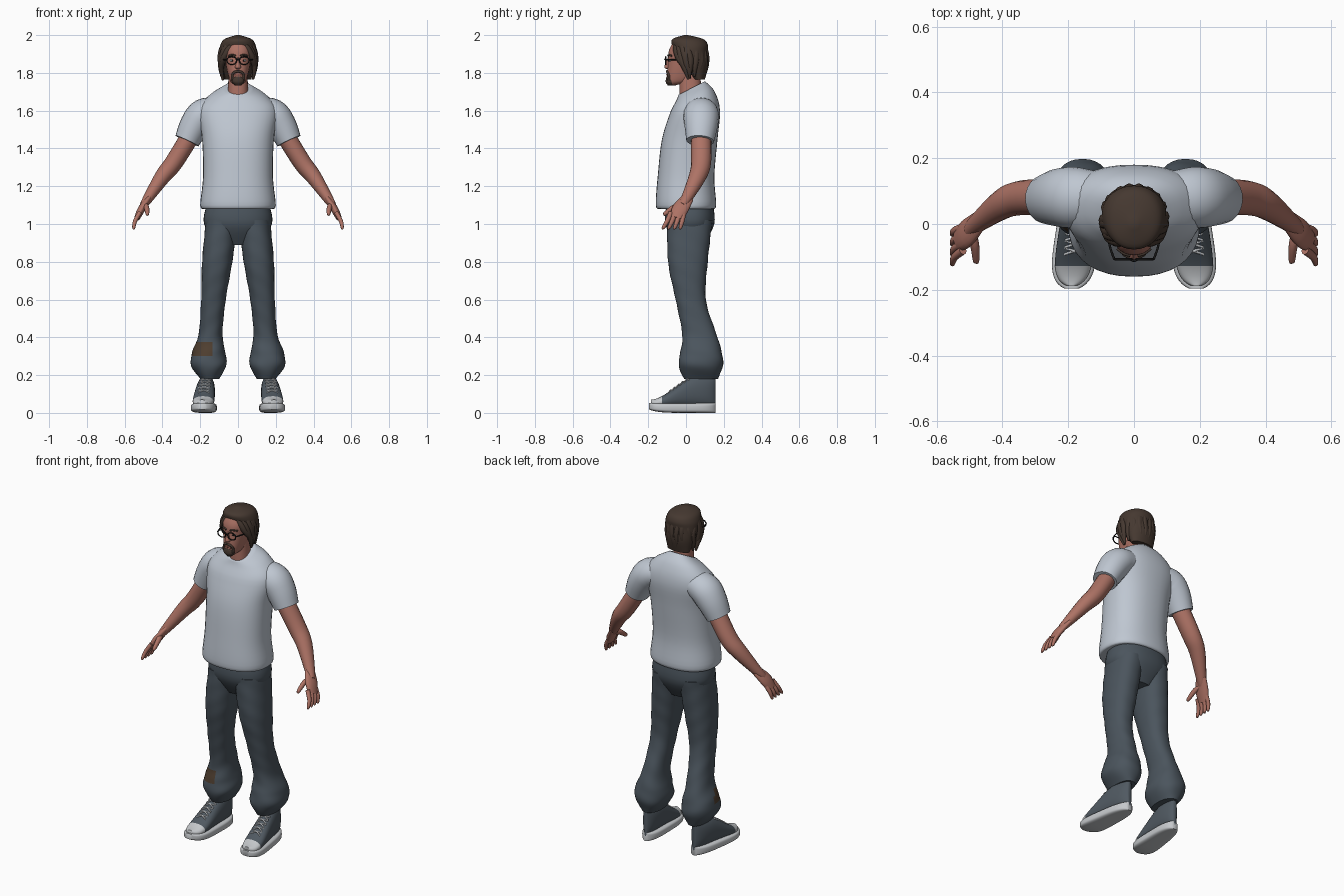
import bpy, bmesh, math, random
from mathutils import Vector

random.seed(4)
if "Cube" in bpy.data.objects:
    bpy.data.objects.remove(bpy.data.objects["Cube"])


def material(name, red, green, blue):
    mat = bpy.data.materials.new(name)
    mat.use_nodes = True
    mat.diffuse_color = (red, green, blue, 1)
    shader = mat.node_tree.nodes["Principled BSDF"]
    shader.inputs["Base Color"].default_value = mat.diffuse_color
    return mat


SHIRT = material("shirt_grey", .52, .57, .64)
DENIM = material("dark_denim", .07, .09, .11)
SKIN = material("skin", .42, .17, .13)
HAIR = material("brown_hair", .06, .04, .03)
CANVAS = material("shoe_canvas", .08, .1, .12)
RUBBER = material("pale_rubber", .56, .58, .6)
PATCH = material("brown_patch", .08, .05, .03)
BLACK = material("black_frame", .01, .01, .01)
LIPS = material("lips", .27, .09, .07)


def spline(rows, steps):
    """Catmull-Rom interpolation of parameter rows."""
    result = []
    last = len(rows) - 1
    for i in range(last):
        near = [rows[max(0, min(last, i + offset))] for offset in (-1, 0, 1, 2)]
        for step in range(steps):
            t = step / steps
            result.append([b + t / 2 * (c - a + t * (2*a - 5*b + 4*c - d + t * (3*(b - c) + d - a)))
                           for a, b, c, d in zip(*near)])
    return result + [list(rows[last])]


def bridge(name, rings, mats, rule=None):
    """Bridge rings of points into a closed smooth mesh."""
    bm = bmesh.new()
    loops = [[bm.verts.new(point) for point in ring] for ring in rings]
    for lower, upper in zip(loops, loops[1:]):
        for i in range(len(lower)):
            bm.faces.new((lower[i - 1], lower[i], upper[i], upper[i - 1]))
    bm.faces.new(loops[0])
    bm.faces.new(loops[-1])
    bmesh.ops.recalc_face_normals(bm, faces=bm.faces)
    if rule:
        for face in bm.faces:
            face.material_index = int(rule(face.calc_center_median(), face.normal))
    mesh = bpy.data.meshes.new(name)
    bm.to_mesh(mesh)
    bm.free()
    for mat in mats:
        mesh.materials.append(mat)
    mesh.shade_smooth()
    mesh.set_sharp_from_angle(angle=math.radians(50))
    bpy.context.collection.objects.link(bpy.data.objects.new(name, mesh))


def stack(name, rows, *mats, side=1, power=2.3, sides=36, steps=5, lengthwise=False,
          fold=0, tilt=0, rule=None):
    """Loft rounded sections: row = centre and half width, centre and half depth, level."""
    rings = []
    for cu, ru, cv, rv, level in spline(rows, steps):
        ring = []
        for i in range(sides):
            angle = math.tau * i / sides
            c, s = (math.copysign(abs(f(angle)) ** (2 / power), f(angle)) for f in (math.cos, math.sin))
            swell = 1 + fold * math.sin(3 * angle + 60 * level)
            u, v = side * (cu + swell * c * ru), cv + swell * s * rv
            lift = tilt * s * max(0, level - 1.6)
            ring.append((u, level, v) if lengthwise else (u, v, level + lift))
        rings.append(ring)
    bridge(name, rings, mats, rule)


def centred(*rows):
    return [(0, *row) for row in rows]


def tube(name, rows, mat, side=1, flat=1.1, sides=16):
    """Sweep an ellipse along a path: row = x, y, z, radius."""
    rows = spline(rows, 4)
    points = [Vector((side * x, y, z)) for x, y, z, radius in rows]
    span = (points[-1] - points[0]).normalized()
    reference = Vector((0, 0, 1)) if abs(span.y) > .9 else Vector((0, 1, 0))
    rings = []
    for i, (point, row) in enumerate(zip(points, rows)):
        along = points[min(i + 1, len(points) - 1)] - points[max(i - 1, 0)]
        across = along.cross(reference).normalized()
        deep = across.cross(along.normalized()) * flat
        rings.append([])
        for j in range(sides):
            angle = math.tau * j / sides
            rings[-1].append(point + row[3] * (across * math.cos(angle) + deep * math.sin(angle)))
    bridge(name, rings, [mat])


def cord(name, points, radius, mat, side=1):
    tube(name, [(*point, radius) for point in points], mat, side, flat=1, sides=8)


def finish(name, scale, mat):
    part = bpy.context.object
    part.name, part.scale = name, scale
    part.data.materials.append(mat)
    part.data.shade_smooth()


def ball(name, location, scale, mat):
    bpy.ops.mesh.primitive_uv_sphere_add(segments=16, ring_count=10, radius=1, location=location)
    finish(name, scale, mat)


def shoe_rows(inset, base, top):
    """Stations from toe to heel following a rounded footprint."""
    rows = []
    for i in range(17):
        t = .5 - .49 * math.cos(math.pi * i / 16)
        half = (.075 - .025 * t - inset) * math.sqrt(1 - abs(2 * t - 1) ** 4)
        low, high = base(t), top(t)
        y = -.2 + inset + (.36 - inset) * t
        rows.append((.19 - .03 * t, half, (low + high) / 2, (high - low) / 2, y))
    return rows


def instep(t):
    rise = min(1, t / .75)
    return .07 + .13 * rise * rise * (3 - 2 * rise)


def is_patch(centre, normal):
    return centre.x < -.13 and normal.y < -.05 and .3 < centre.z < .37


def is_toe_cap(centre, normal):
    return centre.y < -.125


# Shirt body with tilted collar, and trouser seat
stack("shirt_body", centred(
    (.18, 0, .14, 1.08), (.2, 0, .16, 1.1), (.185, 0, .15, 1.25), (.19, .02, .147, 1.45),
    (.21, .05, .13, 1.6), (.15, .05, .1, 1.68), (.07, .03, .07, 1.72)), SHIRT, tilt=.3)
stack("trouser_seat", centred((.16, .02, .12, 1.12), (.18, .02, .13, 1), (.09, .02, .07, .89)), DENIM)

LEG = [(.085, .085, .02, .12, 1.02), (.11, .08, .01, .105, .8), (.13, .065, .025, .08, .6),
       (.145, .063, .07, .09, .42), (.155, .088, .08, .11, .32), (.155, .093, .078, .117, .25),
       (.15, .05, .08, .09, .18)]

for side, tag in ((1, "left_"), (-1, "right_")):
    # Sleeve, bare arm and hand
    tube(tag + "sleeve", [(.1, .08, 1.6, .07), (.18, .08, 1.58, .085), (.23, .08, 1.52, .08),
                          (.27, .075, 1.44, .067)], SHIRT, side, sides=24)
    tube(tag + "arm", [(.25, .08, 1.47, .05), (.34, .08, 1.325, .048), (.4, .06, 1.25, .042),
                       (.48, 0, 1.13, .026), (.5, -.02, 1.1, .02)], SKIN, side)
    tube(tag + "palm", [(.47, .01, 1.14, .015), (.51, -.03, 1.08, .02), (.535, -.05, 1.03, .015)],
         SKIN, side, flat=2.2)
    for i, finger in enumerate(("index", "middle", "ring", "little")):
        root, tip = -.08 + .023 * i, -.12 + .03 * i
        tube(tag + finger + "_finger", [(.52, root, 1.06, .012), (.545, (root + tip) / 2, 1.015, .011),
                                        (.552, tip, .98, .008), (.552, tip, .972, .003)], SKIN, side)
    tube(tag + "thumb", [(.5, -.015, 1.105, .015), (.485, -.06, 1.09, .014), (.48, -.11, 1.055, .01),
                         (.48, -.12, 1.05, .004)], SKIN, side)

    # Trouser leg; the right one carries a sewn patch on its outer front
    stack(tag + "trouser_leg", LEG, DENIM, PATCH, side=side, steps=8, fold=.012, rule=is_patch)

    # Shoe: rubber sole, canvas upper with pale toe cap, laces
    stack(tag + "sole", shoe_rows(0, lambda t: .02 * (1 - t) ** 8, lambda t: .052),
          RUBBER, side=side, power=4, steps=2, lengthwise=True)
    stack(tag + "shoe_upper", shoe_rows(.01, lambda t: .03, instep),
          CANVAS, RUBBER, side=side, steps=3, lengthwise=True, rule=is_toe_cap)
    for i in range(5):
        t = .3 + .06 * i
        x, y, z = .19 - .03 * t, -.2 + .36 * t, instep(t)
        for flip in (-1, 1):
            cord(tag + "lace", [(x - .03 * flip, y, z - .01), (x, y + .01, z + .004),
                                (x + .03 * flip, y + .02, z)], .004, RUBBER, side)

    # Glasses, eyes and brows
    bpy.ops.mesh.primitive_torus_add(major_segments=28, minor_segments=8, major_radius=.026,
                                     minor_radius=.0035, location=(side * .033, -.107, 1.865),
                                     rotation=(math.pi / 2, 0, 0))
    finish(tag + "glasses_rim", (1, .8, 1), BLACK)
    cord(tag + "glasses_arm", [(.06, -.107, 1.87), (.075, -.06, 1.87), (.08, .01, 1.87)],
         .0035, BLACK, side)
    ball(tag + "eye", (side * .03, -.08, 1.865), (.012, .011, .007), RUBBER)
    ball(tag + "pupil", (side * .03, -.09, 1.865), (.005, .003, .005), BLACK)
    cord(tag + "eyebrow", [(.012, -.095, 1.89), (.03, -.09, 1.895), (.05, -.075, 1.89)],
         .005, HAIR, side)
    # Moustache half joining the beard
    cord(tag + "moustache", [(0, -.1, 1.808), (.02, -.097, 1.803), (.03, -.09, 1.785),
                             (.03, -.09, 1.76)], .007, HAIR, side)

    # Locks of hair swept from the crown, the front ones parting outward
    for i in range(9):
        start = .2 + .35 * i
        length = random.uniform(.19, .22)
        lock = []
        for j in range(6):
            t = j / 5
            angle = start + max(0, 1.6 - start) * t + random.uniform(-.07, .07)
            reach = .092 * math.sqrt(math.sin(.1 + 2.2 * t))
            lock.append((reach * math.sin(angle), .015 - reach * math.cos(angle),
                         1.98 - length * t ** 1.3, .018 * math.sin(.6 + 2.2 * t)))
        tube(tag + "hair_lock", lock, HAIR, side, sides=8)

# Neck, head and nose
stack("neck", centred((.055, .025, .06, 1.66), (.05, .02, .055, 1.8)), SKIN)
stack("head", centred(
    (.02, -.07, .025, 1.737), (.04, -.04, .06, 1.755), (.055, -.02, .08, 1.8),
    (.066, -.005, .09, 1.86), (.07, 0, .09, 1.92), (.045, 0, .06, 1.975)), SKIN)
stack("nose", centred(
    (.008, -.09, .01, 1.82), (.016, -.095, .02, 1.83), (.008, -.09, .015, 1.86),
    (.006, -.085, .01, 1.885)), SKIN, power=2, sides=16)
cord("mouth", [(-.02, -.093, 1.79), (0, -.1, 1.79), (.02, -.093, 1.79)], .005, LIPS)
cord("glasses_bridge", [(-.01, -.108, 1.87), (0, -.112, 1.873), (.01, -.108, 1.87)], .0035, BLACK)
# Chin beard and mass of hair
stack("chin_beard", centred(
    (.015, -.075, .02, 1.732), (.032, -.077, .03, 1.75), (.033, -.078, .028, 1.77),
    (.022, -.08, .022, 1.78)), HAIR)
stack("hair_mass", centred(
    (.07, .07, .03, 1.765), (.09, .05, .068, 1.84), (.098, .03, .085, 1.91),
    (.092, .02, .095, 1.95), (.07, .01, .08, 1.98), (.01, 0, .01, 2)), HAIR, power=2.1)
